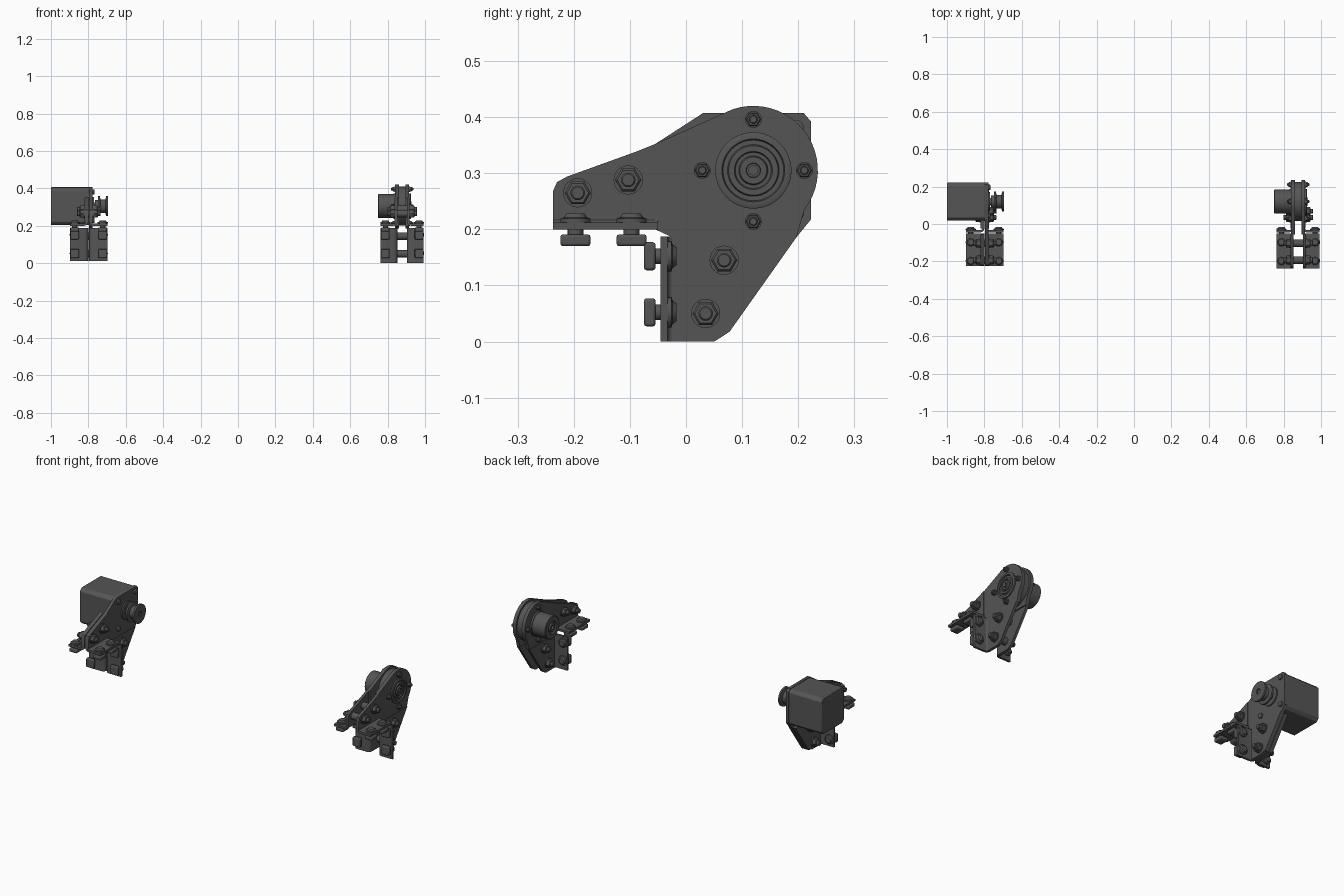
import bpy, bmesh, math
from math import cos, sin, radians
from mathutils import Vector

cube = bpy.data.objects.get("Cube")
if cube:
    bpy.data.objects.remove(cube, do_unlink=True)

COLOR = (0.09, 0.09, 0.09, 1)
mat = bpy.data.materials.new("dark_grey_metal")
mat.use_nodes = True
mat.diffuse_color = COLOR
mat.node_tree.nodes["Principled BSDF"].inputs["Base Color"].default_value = COLOR


def finish(name, bm, bevel=0.0):
    bmesh.ops.recalc_face_normals(bm, faces=bm.faces[:])
    me = bpy.data.meshes.new(name)
    bm.to_mesh(me)
    bm.free()
    me.materials.append(mat)
    ob = bpy.data.objects.new(name, me)
    bpy.context.collection.objects.link(ob)
    if bevel:
        m = ob.modifiers.new("bevel", 'BEVEL')
        m.width, m.segments, m.limit_method = bevel, 2, 'ANGLE'
    bpy.ops.object.select_all(action='DESELECT')
    ob.select_set(True)
    bpy.context.view_layer.objects.active = ob
    bpy.ops.object.shade_smooth_by_angle(angle=radians(35))
    return ob


def place(p, q, t, axis):
    return {'X': Vector((t, p, q)), 'Y': Vector((p, t, q)), 'Z': Vector((p, q, t))}[axis]


def prism(name, pts, axis, a, b, bevel=0.0):
    """Extrude a flat outline along an axis from a to b."""
    bm = bmesh.new()
    rings = [[bm.verts.new(place(p, q, t, axis)) for p, q in pts] for t in (a, b)]
    n = len(pts)
    for r in rings:
        bm.faces.new(r)
    for i in range(n):
        j = (i + 1) % n
        bm.faces.new((rings[0][i], rings[0][j], rings[1][j], rings[1][i]))
    return finish(name, bm, bevel)


def lathe(name, profile, centre, axis, n=32, sign=1):
    """Revolve (distance, radius) pairs around an axis through centre."""
    bm = bmesh.new()
    rings = []
    for t, r in profile:
        rings.append([bm.verts.new(Vector(centre) + place(
            r * cos(2 * math.pi * i / n), r * sin(2 * math.pi * i / n), t * sign, axis))
            for i in range(n)])
    for r0, r1 in zip(rings, rings[1:]):
        for i in range(n):
            j = (i + 1) % n
            bm.faces.new((r0[i], r0[j], r1[j], r1[i]))
    bm.faces.new(rings[0])
    bm.faces.new(rings[-1])
    return finish(name, bm)


def hex_bolt(name, centre, sign, r=0.026, h=0.04):
    lathe(name + "_washer", [(0, r), (h * .15, r)], centre, 'X', 24, sign)
    lathe(name + "_nut", [(0, r * .9), (h * .55, r * .9), (h * .65, r * .75)], centre, 'X', 6, sign)
    lathe(name + "_stud", [(0, r * .5), (h * .93, r * .5), (h, r * .4)], centre, 'X', 16, sign)


def flange_bolt(name, centre, axis, slide):
    """Button head behind a flange, stem through it and a slot nut in front."""
    lathe(name + "_head", [(0, .027), (.007, .027), (.009, .021), (.016, .016)], centre, axis, 24)
    lathe(name + "_stem", [(-.04, .014), (0, .014)], centre, axis, 16)
    x, y, z = centre
    p, q, t = (x, y, z) if axis == 'Z' else (x, z, y)
    pts = [(p - .023, q - slide), (p + .023, q - slide), (p + .023, q + slide), (p - .023, q + slide)]
    prism(name + "_slot_nut", pts, axis, t - .042, t - .021, .005)


def bent_flange(name, cx, side, inner, outer, t, axis, base, a, b):
    """L section with a rounded bend, extruded along the bracket edge."""
    r, h = .022, .035
    arc = [radians(d) for d in (180, 202, 225, 247, 270)]
    outside = [(r + r * cos(d), r + r * sin(d)) for d in arc]
    inside = [(r + (r - t) * cos(d), r + (r - t) * sin(d)) for d in reversed(arc)]
    w = outer - inner
    pts = [(0, h)] + outside + [(w, 0), (w, t)] + inside + [(t, h)]
    prism(name, [(cx + side * (inner + u), base + v) for u, v in pts], axis, a, b)


AY, AZ = 0.12, 0.305      # shaft axis
HOLES = [(-.193, .265), (-.103, .288), (.068, .145), (.035, .05)]


def brackets(tag, cx, inner, outer, t, trim):
    """Mirrored pair of arm and leg brackets with all their fasteners."""
    end, foot = -.237 + trim, trim
    arm = [(end, .217), (-.055, .217), (-.055, .352), (-.09, .338), (end + .025, .294),
           (end + .007, .284), (end, .268)]
    leg = [(-.025, foot), (.05, foot), (.06, foot + .006), (.078, .018), (.197, .186), (-.025, .186)]
    for side, word in ((1, "left"), (-1, "right")):
        n = f"{tag}_{word}_"
        a, b = cx + side * inner, cx + side * (inner + t + .003)
        prism(n + "arm_wall", arm, 'X', a, b)
        prism(n + "leg_wall", leg, 'X', a, b)
        bent_flange(n + "arm_flange", cx, side, inner, outer, .012, 'Y', .2, end, -.05)
        bent_flange(n + "leg_flange", cx, side, inner, outer, .012, 'Z', -.045, foot, .187)
        for i, (y, z) in enumerate(HOLES):
            hex_bolt(f"{n}wall_bolt_{i}", (b, y, z), side)
        fx = cx + side * (outer - .025)
        for i, y in enumerate((-.197, -.097)):
            flange_bolt(f"{n}arm_bolt_{i}", (fx, y, .212), 'Z', .027)
        for i, z in enumerate((.152, .052)):
            flange_bolt(f"{n}leg_bolt_{i}", (fx, -.033, z), 'Y', .025)
    for i, (y, z) in enumerate(HOLES):
        lathe(f"{tag}_spacer_{i}", [(-inner, .02), (inner, .02)], (cx, y, z), 'X', 20)


# Motor assembly
MX = -.798
brackets("motor", MX, .002, .1, .018, .012)
prism("motor_plate", [(-.055, .2), (-.025, .186), (.197, .186), (.223, .218), (.223, .392),
                      (.21, .407), (.03, .407), (-.055, .352)], 'X', MX + .002, MX + .02)
c, h = .016, .101
square = [(AY + sy * p, AZ + sz * q) for sy, sz, flip in
          ((1, 1, 0), (-1, 1, 1), (-1, -1, 0), (1, -1, 1))
          for p, q in (((h, h - c), (h - c, h)) if not flip else ((h - c, h), (h, h - c)))]
prism("motor_body", square, 'X', -1, MX + .003, .003)
for i, (sy, sz) in enumerate(((1, 1), (-1, 1), (-1, -1), (1, -1))):
    lathe(f"motor_screw_{i}", [(0, .014), (.009, .014), (.012, .009)],
          (MX + .02, AY + sy * .076, AZ + sz * .076), 'X', 16)
lathe("motor_boss", [(0, .05), (.008, .05), (.008, .02), (.03, .02)], (MX + .02, AY, AZ), 'X')
lathe("drive_pulley", [(0, .033), (.016, .033), (.016, .053), (.026, .053), (.03, .036),
                       (.056, .036), (.06, .053), (.07, .053), (.07, .014), (.06, .014)],
      (-.765, AY, AZ), 'X', 40)
lathe("drive_shaft", [(0, .012), (.075, .012)], (-.775, AY, AZ), 'X', 16)

# Idler assembly
IX = .878
brackets("idler", IX, .025, .115, .012, 0)
arc = [(AY + .115 * cos(radians(d)), AZ + .115 * sin(radians(d))) for d in range(-38, 116, 7)]
for side, word in ((1, "left"), (-1, "right")):
    prism(f"idler_{word}_plate", [(-.055, .2), (-.025, .186), (.197, .186)] + arc + [(-.055, .352)],
          'X', IX + side * .018, IX + side * .0375)
    for i in range(4):
        y, z = AY + .091 * cos(i * math.pi / 2), AZ + .091 * sin(i * math.pi / 2)
        hex_bolt(f"idler_{word}_hub_bolt_{i}", (IX + side * .037, y, z), side, .015, .022)
lathe("idler_pulley", [(-.02, .104), (.02, .104)], (IX, AY, AZ), 'X', 48)
lathe("idler_bearing_rings", [(0, .068), (.008, .068), (.01, .064), (.01, .056), (.003, .054),
                              (.003, .046), (.01, .044), (.01, .034), (.004, .032), (.004, .026),
                              (.012, .024), (.012, .013), (.005, .012)],
      (IX + .037, AY, AZ), 'X', 48)
lathe("idler_shaft_tip", [(0, .009), (.016, .009)], (IX + .037, AY, AZ), 'X', 16)
lathe("idler_housing", [(0, .068), (.01, .068), (.01, .064), (.09, .064), (.093, .06), (.093, .036),
                        (.085, .034), (.085, .024), (.093, .022), (.093, .011), (.07, .011)],
      (IX - .037, AY, AZ), 'X', 40, -1)
